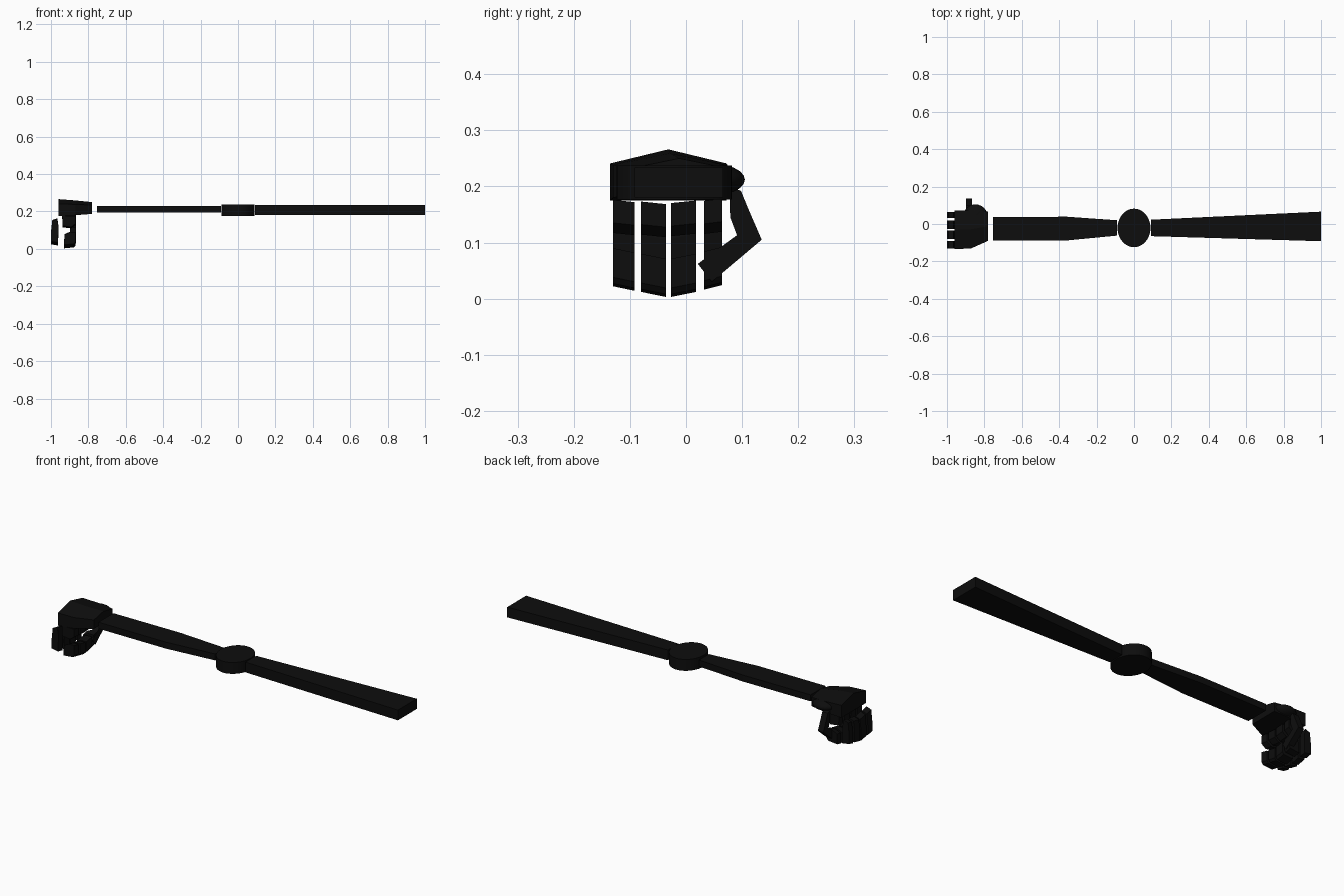
import bpy, bmesh, math
from mathutils import Vector

if "Cube" in bpy.data.objects:
    bpy.data.objects.remove(bpy.data.objects["Cube"])

black = bpy.data.materials.new("black")
black.diffuse_color = (0.004, 0.004, 0.004, 1)
black.use_nodes = True
black.node_tree.nodes["Principled BSDF"].inputs["Base Color"].default_value = black.diffuse_color


def finish(name, bm):
    bmesh.ops.recalc_face_normals(bm, faces=bm.faces)
    me = bpy.data.meshes.new(name)
    bm.to_mesh(me)
    bm.free()
    me.materials.append(black)
    ob = bpy.data.objects.new(name, me)
    bpy.context.collection.objects.link(ob)
    return ob


def loft(name, rings):
    """Solid skinned through matching rings of points, with closed ends."""
    bm = bmesh.new()
    vr = [[bm.verts.new(p) for p in r] for r in rings]
    n = len(rings[0])
    for a, b in zip(vr, vr[1:]):
        for i in range(n):
            j = (i + 1) % n
            bm.faces.new((a[i], a[j], b[j], b[i]))
    bm.faces.new(vr[0])
    bm.faces.new(vr[-1])
    return finish(name, bm)


def bar(name, stations, z0, z1):
    """Flat bar along x: stations are (x, y_low, y_high)."""
    return loft(name, [[(x, a, z0), (x, b, z0), (x, b, z1), (x, a, z1)]
                       for x, a, b in stations])


def smooth(ob):
    bpy.ops.object.select_all(action='DESELECT')
    ob.select_set(True)
    bpy.context.view_layer.objects.active = ob
    bpy.ops.object.shade_smooth_by_angle(angle=math.radians(35))


# Arm bars
bar("upper_arm", [(0.09, -0.065, 0.023), (1.0, -0.092, 0.066)], 0.18, 0.234)
bar("forearm", [(-0.755, -0.088, 0.037), (-0.36, -0.088, 0.039),
                (-0.09, -0.062, 0.02)], 0.194, 0.228)

# Elbow disc
disc = []
for z in (0.177, 0.237):
    disc.append([(0.088 * math.cos(t), -0.021 + 0.103 * math.sin(t), z)
                 for t in (2 * math.pi * i / 40 for i in range(40))])
smooth(loft("elbow", disc))


# Palm: ridged block tapering to the wrist
def palm_ring(x, y0, y1, z0, z_side, z_ridge):
    return [(x, y0, z0), (x, y1, z0), (x, y1, z_side),
            (x, (y0 + y1) / 2, z_ridge), (x, y0, z_side)]


loft("palm", [palm_ring(-0.96, -0.135, 0.072, 0.175, 0.241, 0.266),
              palm_ring(-0.87, -0.130, 0.074, 0.180, 0.238, 0.259),
              palm_ring(-0.78, -0.090, 0.066, 0.187, 0.234, 0.250)])

# Rounded thumb base
bm = bmesh.new()
bmesh.ops.create_uvsphere(bm, u_segments=24, v_segments=12, radius=1)
for v in bm.verts:
    v.co = (-0.848 + 0.066 * v.co.x, 0.039 + 0.066 * v.co.y, 0.212 + 0.03 * v.co.z)
smooth(finish("thumb_base", bm))

# Thumb: bent bar, inner and outer edge in the y-z plane
thumb = [((0.078, 0.200), (0.098, 0.192)),
         ((0.079, 0.145), (0.112, 0.158)),
         ((0.091, 0.113), (0.135, 0.105)),
         ((0.021, 0.062), (0.046, 0.030))]
loft("thumb", [[(-0.898, *a), (-0.898, *b), (-0.866, *b), (-0.866, *a)] for a, b in thumb])


# Fingers: three separate pieces each, outlined in x-z, sheared along y
def piece(name, outline, y0, y1, slope, drop):
    loft(name, [[(x, y, z + dz) for x, z in outline]
                for y, dz in ((y0, -drop), (y1, slope - drop))])


upper = [(-0.940, 0.176), (-0.868, 0.176), (-0.868, 0.135), (-0.892, 0.117), (-0.938, 0.123)]
outer = [(-0.993, 0.150), (-0.966, 0.160), (-0.960, 0.120), (-0.962, 0.034), (-1.0, 0.040), (-1.0, 0.085)]
lower = [(-0.928, 0.076), (-0.898, 0.090), (-0.868, 0.090), (-0.868, 0.038), (-0.876, 0.027), (-0.930, 0.022)]
fingers = [("little", -0.130, -0.092, -0.008, 0.000),
           ("ring", -0.080, -0.036, -0.009, 0.010),
           ("middle", -0.027, 0.018, 0.009, 0.019),
           ("index", 0.032, 0.064, 0.008, 0.006)]
for n, y0, y1, slope, drop in fingers:
    piece(n + "_finger_base", upper, y0, y1, slope * 0.5, drop * 0.3)
    piece(n + "_finger_knuckle", outer, y0, y1, slope, drop * 0.7)
    piece(n + "_finger_tip", lower, y0, y1, slope, drop)
